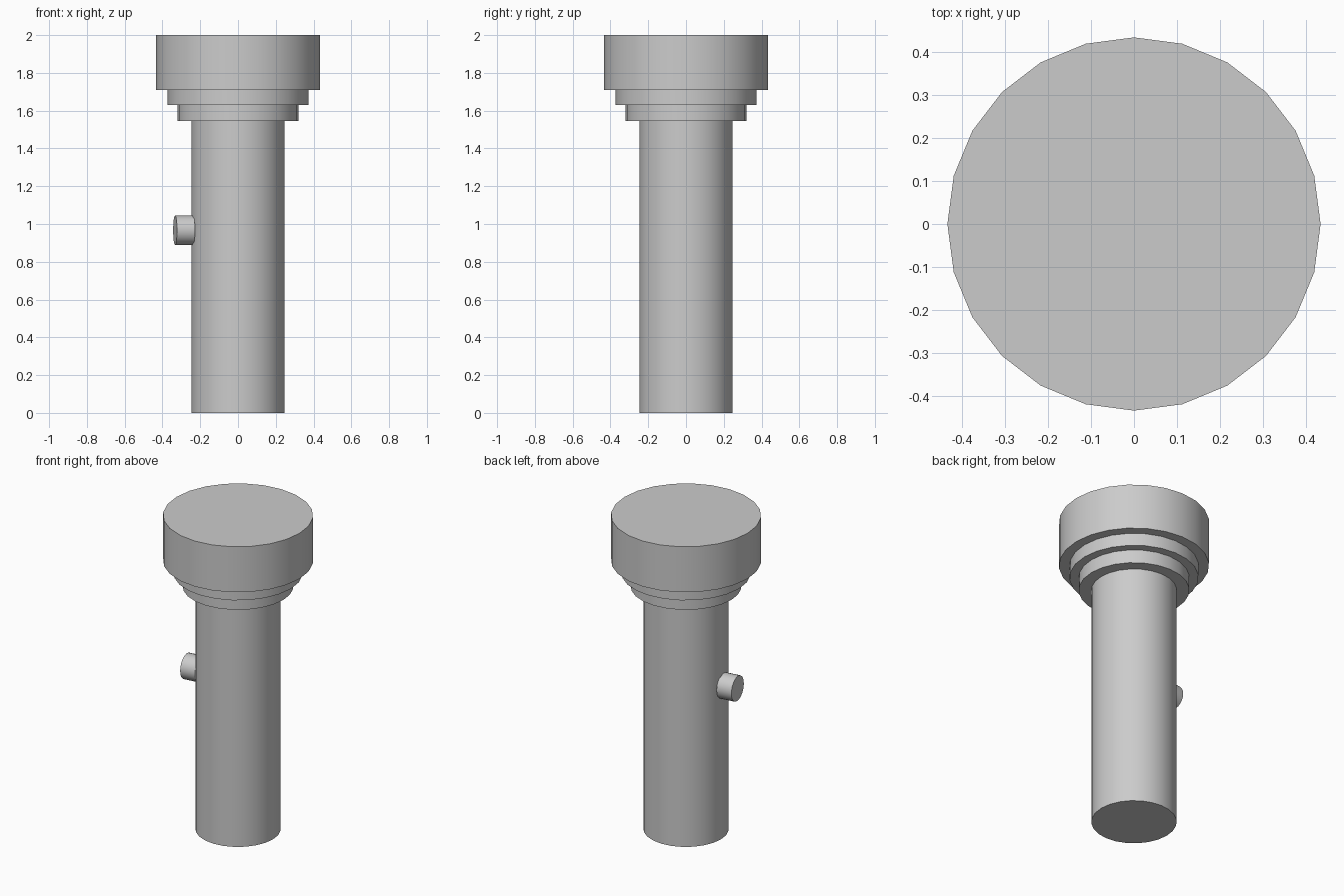
import bpy, bmesh, math
from mathutils import Matrix

if "Cube" in bpy.data.objects:
    bpy.data.objects.remove(bpy.data.objects["Cube"])

SIDES = 24


def lathe(name, profile):
    """Closed solid turned around z from (radius, height) points, bottom to top."""
    bm = bmesh.new()
    rings = []
    for r, z in profile:
        rings.append([bm.verts.new((r * math.cos(math.tau * i / SIDES),
                                    r * math.sin(math.tau * i / SIDES), z))
                      for i in range(SIDES)])
    for a, b in zip(rings, rings[1:]):
        for i in range(SIDES):
            j = (i + 1) % SIDES
            bm.faces.new((a[i], a[j], b[j], b[i]))
    bm.faces.new(rings[0][::-1])
    bm.faces.new(rings[-1])
    mesh = bpy.data.meshes.new(name)
    bm.to_mesh(mesh)
    bm.free()
    obj = bpy.data.objects.new(name, mesh)
    bpy.context.collection.objects.link(obj)
    bpy.ops.object.select_all(action='DESELECT')
    obj.select_set(True)
    bpy.context.view_layer.objects.active = obj
    bpy.ops.object.shade_smooth_by_angle(angle=math.radians(30))
    return obj


# Handle with stepped collar and wide head, turned as one solid
lathe("flashlight_body", [
    (0.247, 0), (0.247, 1.545),
    (0.32, 1.545), (0.32, 1.63),
    (0.373, 1.63), (0.373, 1.71),
    (0.434, 1.71), (0.434, 2.0),
])

# Switch button, seated on the facet next to the -x side
button = lathe("switch_button", [(0.078, 0.24), (0.078, 0.336)])
button.matrix_world = (Matrix.Translation((0, 0, 0.967))
                       @ Matrix.Rotation(math.radians(187.5), 4, 'Z')
                       @ Matrix.Rotation(math.radians(90), 4, 'Y'))
